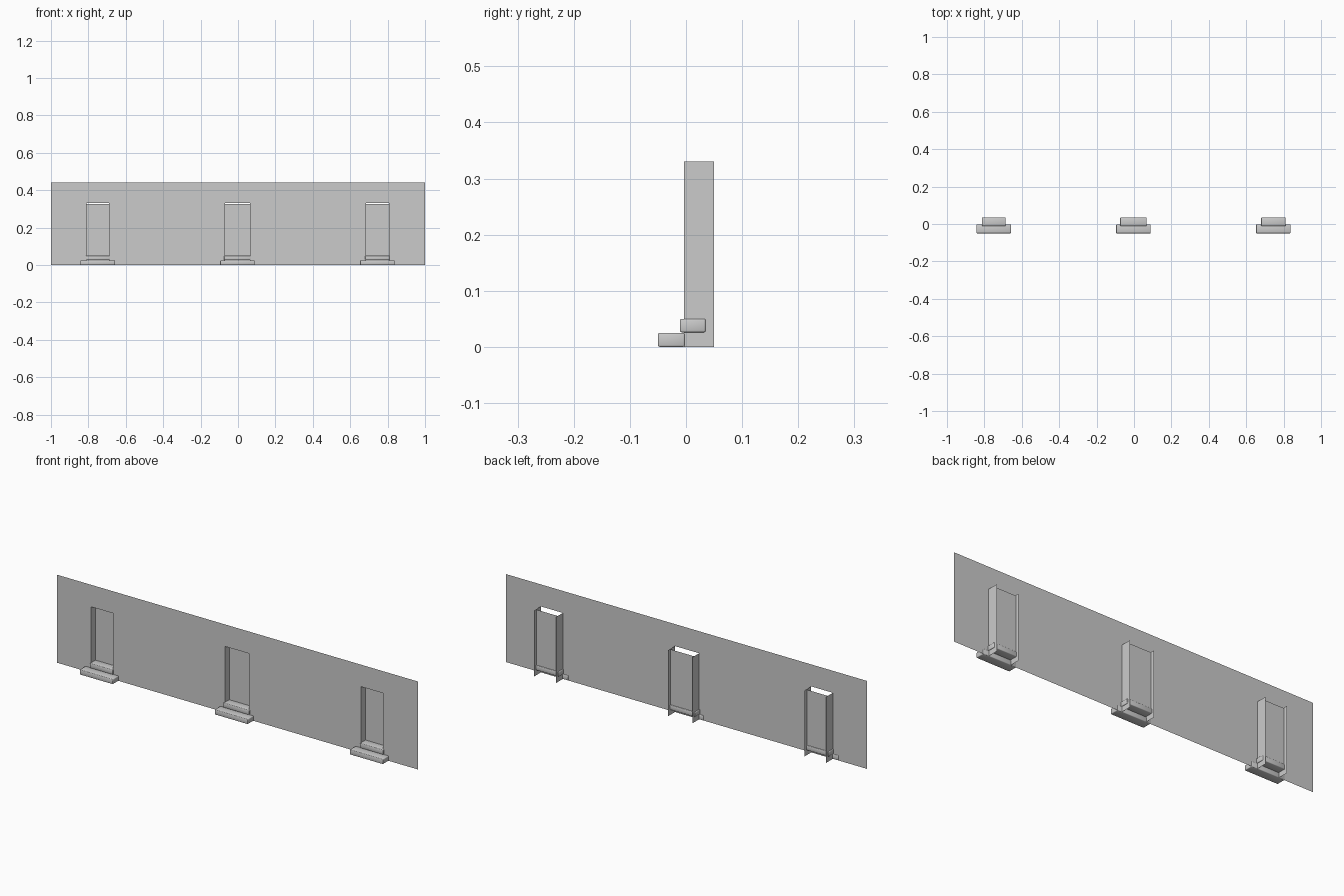
import bpy
import bmesh

old = bpy.data.objects.get("Cube")
if old:
    bpy.data.objects.remove(old, do_unlink=True)

# Single plain grey
grey = bpy.data.materials.new("plain_grey")
grey.use_nodes = True
colour = (0.6, 0.6, 0.6, 1)
grey.diffuse_color = colour
grey.node_tree.nodes["Principled BSDF"].inputs["Base Color"].default_value = colour

WALL_Y, DOOR_Y, JAMB_Y = -0.004, 0.031, 0.05
WALL_TOP, DOOR_TOP, DOOR_BOTTOM = 0.44, 0.33, 0.03


def sheets(name, quads):
    """Object made of flat four-cornered sheets."""
    bm = bmesh.new()
    for quad in quads:
        bm.faces.new([bm.verts.new(p) for p in quad])
    bmesh.ops.remove_doubles(bm, verts=bm.verts, dist=0.0001)
    mesh = bpy.data.meshes.new(name)
    bm.to_mesh(mesh)
    bm.free()
    mesh.materials.append(grey)
    obj = bpy.data.objects.new(name, mesh)
    bpy.context.collection.objects.link(obj)
    return obj


def facing(x0, x1, y, z0, z1):
    return [(x0, y, z0), (x1, y, z0), (x1, y, z1), (x0, y, z1)]


def sideways(x, y0, y1, z0, z1):
    return [(x, y0, z0), (x, y1, z0), (x, y1, z1), (x, y0, z1)]


def slab(name, x0, x1, y0, y1, z0, z1):
    """Step with softly rounded edges."""
    bpy.ops.mesh.primitive_cube_add(size=1, location=((x0 + x1) / 2, (y0 + y1) / 2, (z0 + z1) / 2))
    obj = bpy.context.object
    obj.name = name
    obj.scale = (x1 - x0, y1 - y0, z1 - z0)
    bpy.ops.object.transform_apply(location=False, rotation=False, scale=True)
    obj.data.materials.append(grey)
    bevel = obj.modifiers.new("soft_edges", "BEVEL")
    bevel.width = 0.003
    bevel.segments = 2
    bpy.ops.object.shade_smooth()


# Doorways: name, opening centre, opening half width
doors = [("right", -0.75, 0.06), ("middle", -0.003, 0.067), ("left", 0.745, 0.061)]

# Wall: piers between the openings and a panel above each opening
wall = []
edge = -1.0
for _, cx, half in doors:
    a, b = cx - half, cx + half
    wall.append(facing(edge, a, WALL_Y, 0, DOOR_TOP))
    wall.append(facing(edge, a, WALL_Y, DOOR_TOP, WALL_TOP))
    wall.append(facing(a, b, WALL_Y, DOOR_TOP, WALL_TOP))
    edge = b
wall.append(facing(edge, 1, WALL_Y, 0, DOOR_TOP))
wall.append(facing(edge, 1, WALL_Y, DOOR_TOP, WALL_TOP))
sheets("wall", wall)

for side, cx, half in doors:
    a, b = cx - half, cx + half
    # Recessed door, with jambs reaching past it
    sheets(side + "_door", [facing(a, b, DOOR_Y, DOOR_BOTTOM, DOOR_TOP - 0.003)])
    sheets(side + "_jambs", [sideways(x, WALL_Y, JAMB_Y, 0, DOOR_TOP) for x in (a, b)])
    # Two steps
    slab(side + "_upper_step", a - 0.004, b + 0.004, -0.011, 0.035, 0.026, 0.05)
    slab(side + "_lower_step", cx - 0.092, cx + 0.092, -0.05, -0.002, 0, 0.025)
